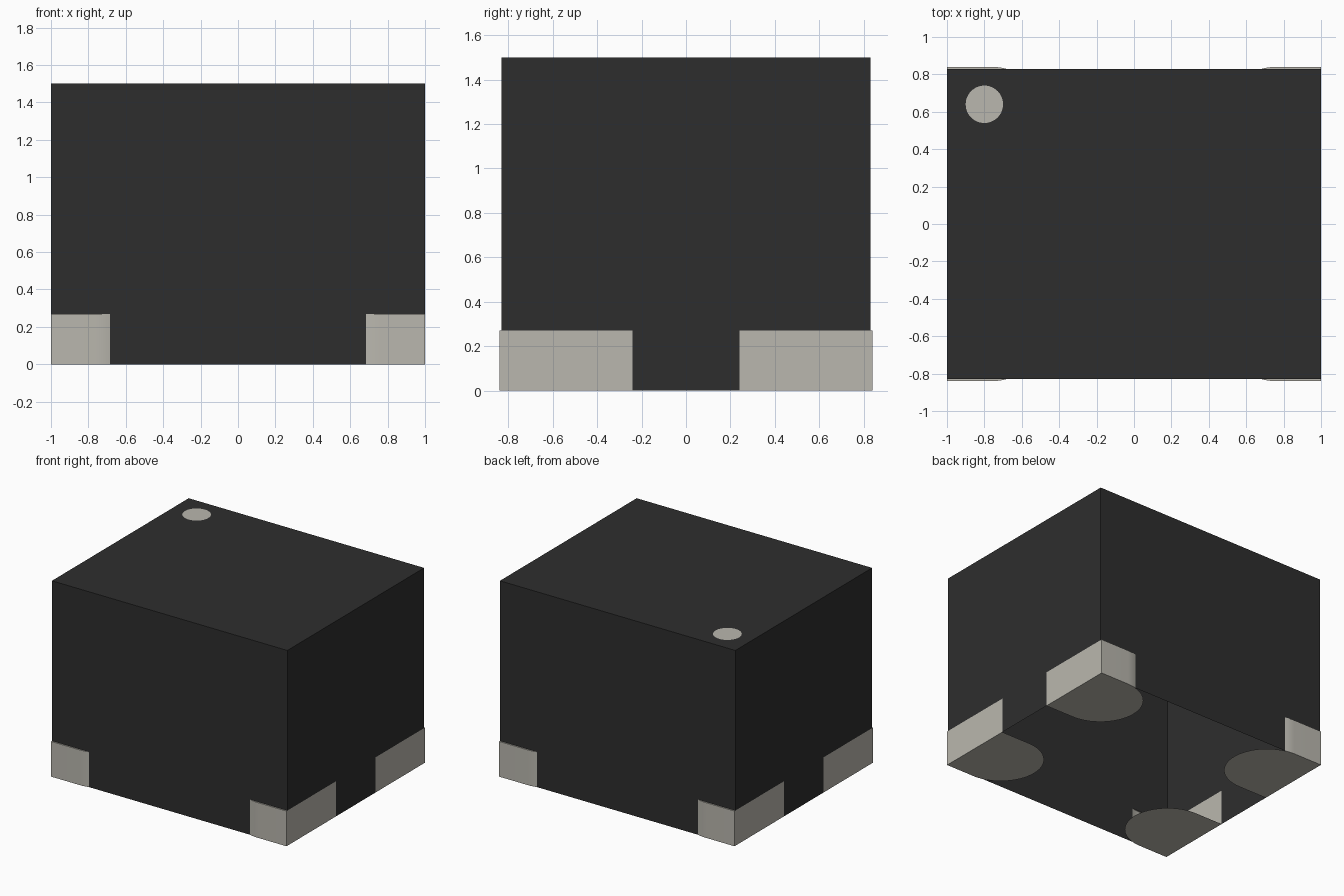
import bpy, bmesh, math

cube = bpy.data.objects.get("Cube")
if cube:
    bpy.data.objects.remove(cube, do_unlink=True)

HALF_X, HALF_Y, HEIGHT = 1.0, 0.83, 1.5
PAD_X, PAD_Y, PAD_H = 0.24, 0.54, 0.27   # straight length, centre line, wall height
PAD_R = 0.3


def material(name, colour):
    mat = bpy.data.materials.new(name)
    mat.use_nodes = True
    mat.diffuse_color = (*colour, 1)
    bsdf = mat.node_tree.nodes["Principled BSDF"]
    bsdf.inputs["Base Color"].default_value = (*colour, 1)
    bsdf.inputs["Roughness"].default_value = 0.6
    return mat


def build(name, polygons, mat):
    """Make one welded object from a list of polygons."""
    bm = bmesh.new()
    for poly in polygons:
        bm.faces.new([bm.verts.new(p) for p in poly])
    bmesh.ops.remove_doubles(bm, verts=bm.verts, dist=1e-5)
    bmesh.ops.recalc_face_normals(bm, faces=bm.faces)
    mesh = bpy.data.meshes.new(name)
    bm.to_mesh(mesh)
    bm.free()
    mesh.materials.append(mat)
    obj = bpy.data.objects.new(name, mesh)
    bpy.context.collection.objects.link(obj)
    return obj


black = material("black_plastic", (0.027, 0.027, 0.027))
metal = material("pale_metal", (0.49, 0.475, 0.425))

# Half angle where the rounded pad end passes through the body wall
cut = math.asin((HALF_Y - PAD_Y) / PAD_R)
notch_x = HALF_X - PAD_X - PAD_R * math.cos(cut)
notch_y = PAD_Y - PAD_R


# Body: open-bottomed shell, walls notched at the lower corners for the pads
def wall_outline(half, notch):
    right = [(notch, 0), (notch, PAD_H), (half, PAD_H), (half, HEIGHT)]
    return right + [(-u, z) for u, z in reversed(right)]


faces = [[(sx * HALF_X, sy * HALF_Y, HEIGHT)
          for sx, sy in ((-1, -1), (1, -1), (1, 1), (-1, 1))]]
for s in (-1, 1):
    faces.append([(u, s * HALF_Y, z) for u, z in wall_outline(HALF_X, notch_x)])
    faces.append([(s * HALF_X, u, z) for u, z in wall_outline(HALF_Y, notch_y)])
build("body", faces, black)

# Corner pads: rounded sole with a thin outer wall, mirrored to four corners
def arc(start, end, steps):
    angles = [start + (end - start) * i / steps for i in range(steps + 1)]
    return [(HALF_X - PAD_X + PAD_R * math.cos(a), PAD_Y + PAD_R * math.sin(a))
            for a in angles]


outer = PAD_Y + PAD_R
lip = arc(math.pi / 2, math.pi - cut, 4)
rounded = lip + arc(math.pi - cut, math.pi * 1.5, 32)[1:]
side = [(HALF_X, notch_y), (HALF_X, outer)] + lip
faces = [[(x, y, 0) for x, y in side[:2] + rounded]]
for (x0, y0), (x1, y1) in zip(side, side[1:]):
    faces.append([(x0, y0, 0), (x1, y1, 0), (x1, y1, PAD_H), (x0, y0, PAD_H)])
faces.append([(x, y, PAD_H) for x, y in [(HALF_X, HALF_Y)] + side[1:]])
pads = build("corner_pads", faces, metal)
mirror = pads.modifiers.new("four_corners", "MIRROR")
mirror.use_axis = (True, True, False)
bpy.context.view_layer.objects.active = pads
pads.select_set(True)
bpy.ops.object.shade_smooth_by_angle(angle=math.radians(30))

# Round orientation mark on the top
bpy.ops.mesh.primitive_circle_add(vertices=48, radius=0.1, fill_type="NGON",
                                  location=(-0.8, 0.64, HEIGHT + 0.001))
mark = bpy.context.object
mark.name = "orientation_mark"
mark.data.materials.append(metal)
